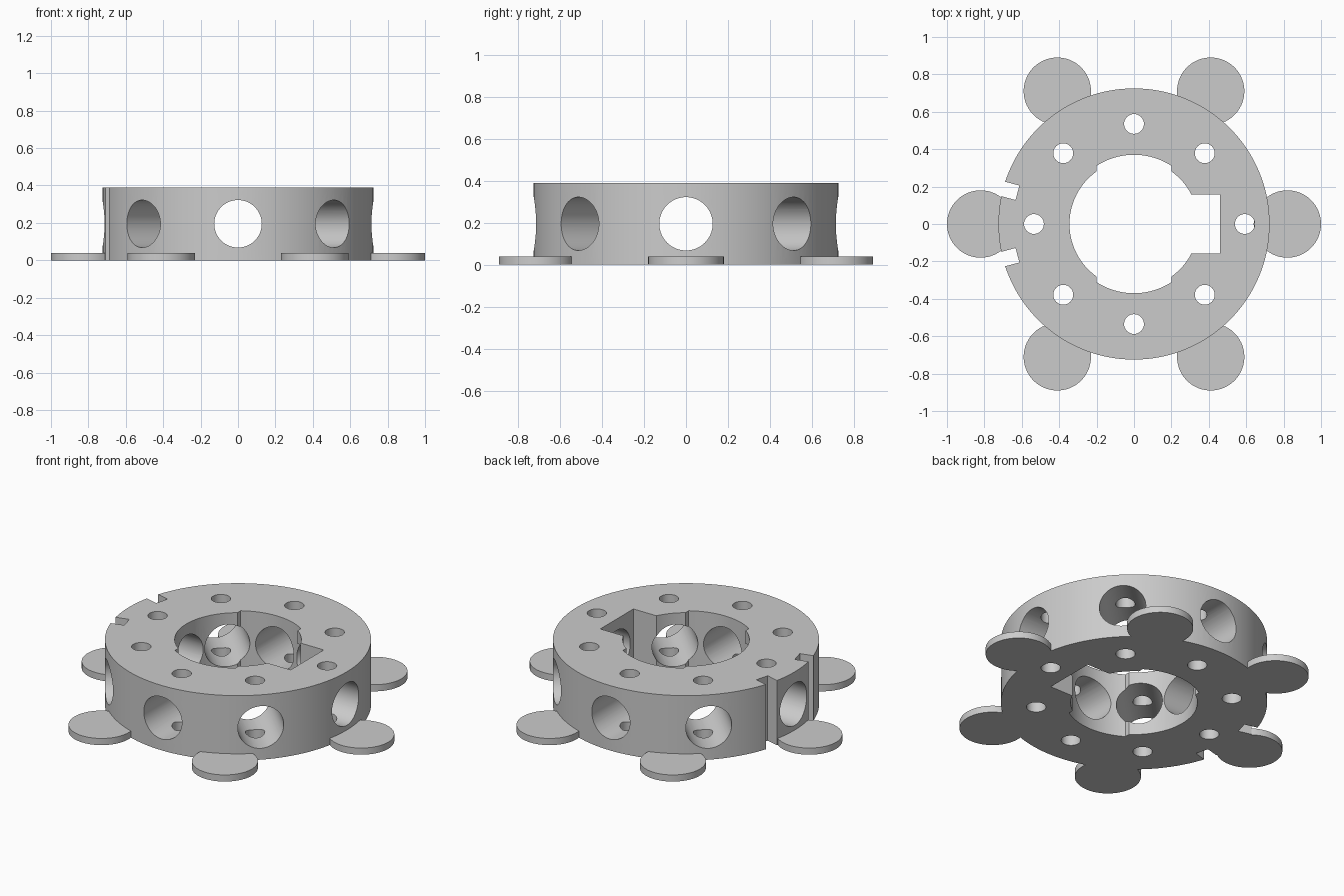
import bpy, bmesh
from math import acos, cos, sin, pi, radians
from mathutils import Matrix

HEIGHT, OUTER, BORE, RELIEF = 0.39, 0.725, 0.345, 0.37

cube = bpy.data.objects.get("Cube")
if cube:
    bpy.data.objects.remove(cube)

grey = bpy.data.materials.new("light_grey")
grey.use_nodes = True
grey.diffuse_color = (0.6, 0.6, 0.6, 1)
grey.node_tree.nodes["Principled BSDF"].inputs["Base Color"].default_value = (0.6, 0.6, 0.6, 1)


def prism(name, points, z0, z1, matrix=Matrix()):
    """Extrude a closed outline upwards, then place it."""
    bm = bmesh.new()
    base = bm.faces.new([bm.verts.new((x, y, z0)) for x, y in points])
    top = bmesh.ops.extrude_face_region(bm, geom=[base])["geom"]
    verts = [v for v in top if isinstance(v, bmesh.types.BMVert)]
    bmesh.ops.translate(bm, vec=(0, 0, z1 - z0), verts=verts)
    bmesh.ops.transform(bm, matrix=matrix, verts=bm.verts)
    bmesh.ops.recalc_face_normals(bm, faces=bm.faces)
    mesh = bpy.data.meshes.new(name)
    bm.to_mesh(mesh)
    bm.free()
    mesh.materials.append(grey)
    obj = bpy.data.objects.new(name, mesh)
    bpy.context.collection.objects.link(obj)
    return obj


def arc(radius, start, end, steps):
    return [(radius * cos(start + (end - start) * i / steps),
             radius * sin(start + (end - start) * i / steps)) for i in range(steps + 1)]


def circle(radius, steps):
    return arc(radius, 0, 2 * pi, steps)[:-1]


def cut(target, cutter):
    mod = target.modifiers.new("cut", "BOOLEAN")
    mod.operation, mod.solver, mod.object = "DIFFERENCE", "EXACT", cutter
    bpy.context.view_layer.objects.active = target
    bpy.ops.object.modifier_apply(modifier=mod.name)
    bpy.data.objects.remove(cutter)


def smooth(obj):
    bpy.ops.object.select_all(action="DESELECT")
    obj.select_set(True)
    bpy.context.view_layer.objects.active = obj
    bpy.ops.object.shade_smooth_by_angle(angle=radians(20))


# Ring body
ring = prism("ring_body", circle(OUTER, 128), 0, HEIGHT)

# Central bore: keyway on +x, deeper relief arcs at front and back
key_x, key_y, relief_x = 0.46, 0.157, 0.2
a_key = acos((BORE ** 2 - key_y ** 2) ** 0.5 / BORE)
a_bore, a_relief = acos(relief_x / BORE), acos(relief_x / RELIEF)
outline = [(key_x, -key_y), (key_x, key_y)]
outline += arc(BORE, a_key, a_bore, 8)
outline += arc(RELIEF, a_relief, pi - a_relief, 24)
outline += arc(BORE, pi - a_bore, pi + a_bore, 32)
outline += arc(RELIEF, pi + a_relief, 2 * pi - a_relief, 24)
outline += arc(BORE, -a_bore, -a_key, 8)
cut(ring, prism("bore_cutter", outline, -0.1, HEIGHT + 0.1))

# Two slots in the rim on -x
for side in (-1, 1):
    slot = [(0.645, -0.04), (0.9, -0.04), (0.9, 0.04), (0.645, 0.04)]
    turn = Matrix.Rotation(pi + side * radians(15), 4, "Z")
    cut(ring, prism("slot_cutter", slot, -0.1, HEIGHT + 0.1, turn))

# Eight radial holes, each crossed by a vertical hole
for i in range(8):
    turn = Matrix.Rotation(i * pi / 4, 4, "Z")
    sideways = turn @ Matrix.Translation((0, 0, HEIGHT / 2)) @ Matrix.Rotation(pi / 2, 4, "Y")
    cut(ring, prism("radial_cutter", circle(0.127, 64), 0.3, 0.9, sideways))
    inner_edge = key_x if i == 0 else BORE
    upright = turn @ Matrix.Translation(((inner_edge + OUTER) / 2, 0, 0))
    cut(ring, prism("vertical_cutter", circle(0.053, 40), -0.1, HEIGHT + 0.1, upright))
smooth(ring)

# Round tabs around the foot
for i in range(6):
    place = Matrix.Rotation(i * pi / 3, 4, "Z") @ Matrix.Translation((0.82, 0, 0))
    smooth(prism(f"foot_tab_{i + 1}", circle(0.18, 64), 0, 0.04, place))
